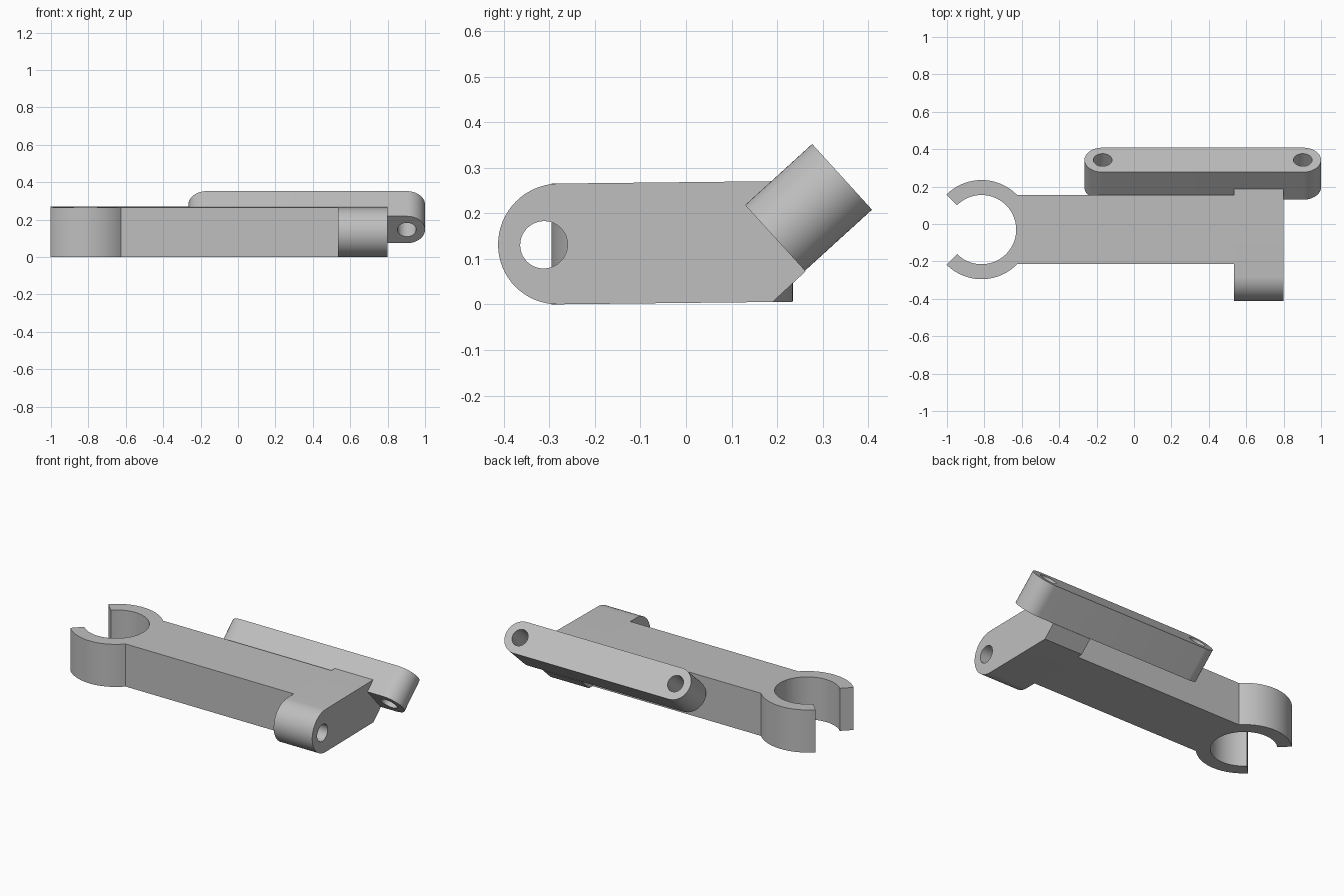
import bpy, bmesh
from math import sin, cos, radians
from mathutils import Matrix, Vector

cube = bpy.data.objects.get("Cube")
if cube:
    bpy.data.objects.remove(cube, do_unlink=True)

# One plain grey for the whole part
grey = bpy.data.materials.new("plain grey")
grey.use_nodes = True
colour = (0.52, 0.52, 0.52, 1)
grey.diffuse_color = colour
grey.node_tree.nodes["Principled BSDF"].inputs["Base Color"].default_value = colour


def arc(cx, cy, r, start, end, n=32):
    steps = [radians(start + (end - start) * i / n) for i in range(n + 1)]
    return [(cx + r * cos(a), cy + r * sin(a)) for a in steps]


def circle(cx, cy, r):
    return arc(cx, cy, r, 0, 360, 40)[:-1]


def prism(name, loops, depth, x_axis, y_axis, centre, tilt=0.0):
    """Extrude an outline with holes; tilt lifts the part slightly to the back."""
    curve = bpy.data.curves.new(name, "CURVE")
    curve.dimensions = "2D"
    curve.fill_mode = "BOTH"
    curve.extrude = depth / 2
    for loop in loops:
        spline = curve.splines.new("POLY")
        spline.points.add(len(loop) - 1)
        for point, (x, y) in zip(spline.points, loop):
            point.co = (x, y, 0, 1)
        spline.use_cyclic_u = True
    helper = bpy.data.objects.new(name + " outline", curve)
    bpy.context.collection.objects.link(helper)
    graph = bpy.context.evaluated_depsgraph_get()
    mesh = bpy.data.meshes.new_from_object(helper.evaluated_get(graph))
    bpy.data.objects.remove(helper, do_unlink=True)

    xa, ya = Vector(x_axis).normalized(), Vector(y_axis).normalized()
    frame = Matrix((xa, ya, xa.cross(ya))).transposed().to_4x4()
    frame.translation = centre
    bm = bmesh.new()
    bm.from_mesh(mesh)
    bmesh.ops.remove_doubles(bm, verts=bm.verts, dist=0.0001)
    bm.transform(frame)
    for v in bm.verts:
        v.co.z += tilt * (v.co.y + 0.3)
    bmesh.ops.recalc_face_normals(bm, faces=bm.faces)
    for f in bm.faces:
        f.smooth = True
        f.material_index = 0
    bm.to_mesh(mesh)
    bm.free()
    mesh.set_sharp_from_angle(angle=radians(30))
    mesh.materials.clear()
    mesh.materials.append(grey)
    obj = bpy.data.objects.new(name, mesh)
    bpy.context.collection.objects.link(obj)
    return obj


HEIGHT, TILT = 0.265, 0.011
X, Y, Z = (1, 0, 0), (0, 1, 0), (0, 0, 1)

# Flat arm ending in an open C-shaped clamp
cx, cy, half = -0.815, -0.03, 0.185
arm = arc(cx, cy, 0.265, 135, 44)
arm += [(0.535, cy + half), (0.535, cy - half)]
arm += arc(cx, cy, 0.265, -44, -135)
arm += arc(cx, cy, half, -135, 135, 64)
prism("clamp arm", [arm], HEIGHT, X, Y, (0, 0, HEIGHT / 2), TILT)

# Cross block with a rounded, drilled front end
r = HEIGHT / 2
block = arc(-0.28, r, r, 90, 270)
block += [(0.19, 0), (0.262, 0.066), (0.19, HEIGHT)]
prism("cross block", [block, circle(-0.312, 0.131, 0.052)], 0.265,
      Y, Z, (0.667, 0, 0), TILT)

# Slanted link bar with a hole at each rounded end
r, reach = 0.0975, 0.535
link = arc(reach, 0, r, -90, 90) + arc(-reach, 0, r, 90, 270)
holes = [circle(side * reach, 0, 0.05) for side in (-1, 1)]
prism("link bar", [link] + holes, 0.199,
      X, (0, 0.673, -0.739), (0.3675, 0.269, 0.213))
